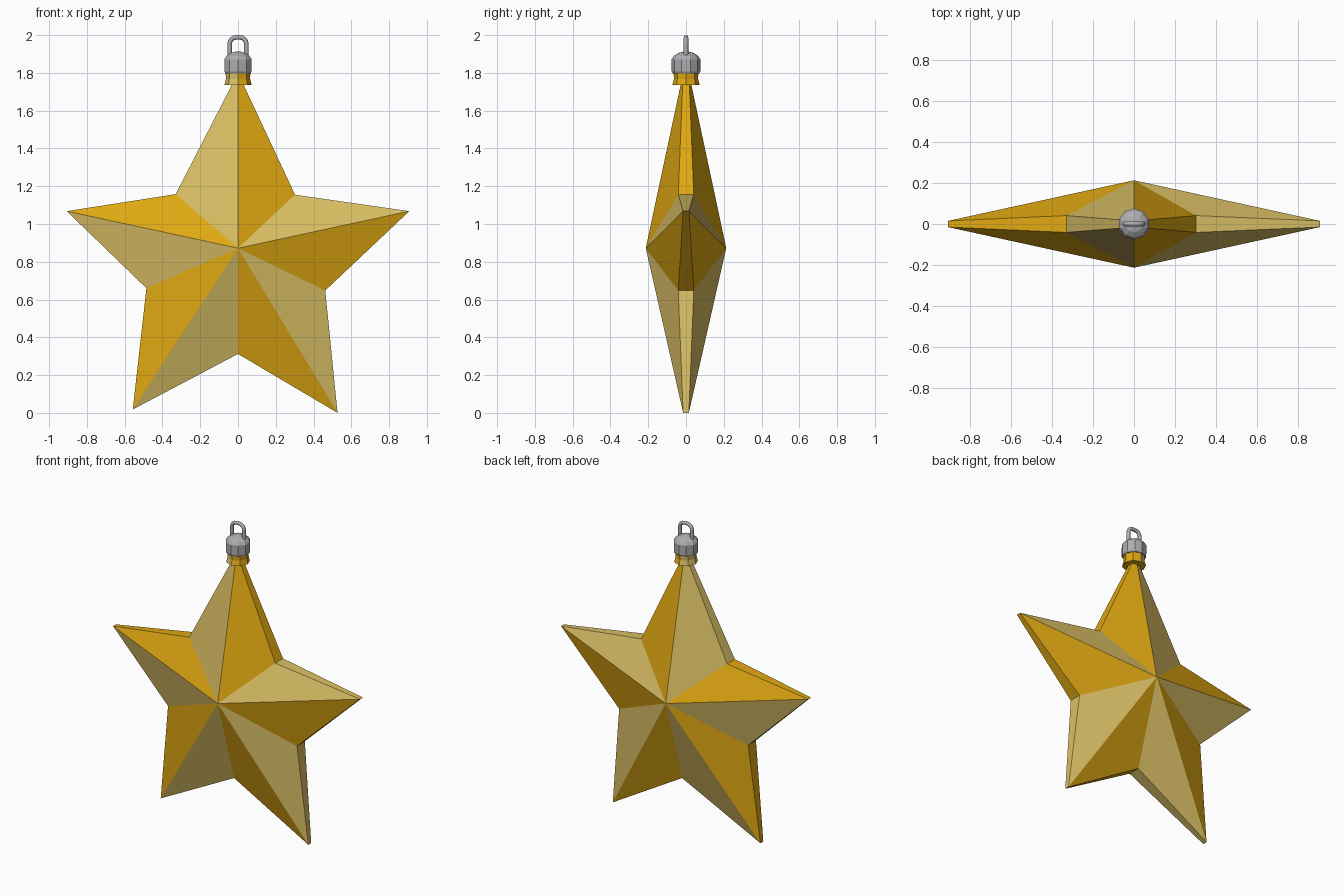
import bpy, bmesh, math
from mathutils import Vector

if "Cube" in bpy.data.objects:
    bpy.data.objects.remove(bpy.data.objects["Cube"])


def material(name, rgb):
    m = bpy.data.materials.new(name)
    m.diffuse_color = (*rgb, 1)
    m.use_nodes = True
    m.node_tree.nodes["Principled BSDF"].inputs["Base Color"].default_value = m.diffuse_color
    return m


GOLD = material("gold", (0.74, 0.39, 0.006))
PALE = material("pale gold", (0.70, 0.52, 0.13))
SILVER = material("silver", (0.42, 0.42, 0.44))


def finish(name, bm, mats):
    bmesh.ops.recalc_face_normals(bm, faces=bm.faces)
    me = bpy.data.meshes.new(name)
    bm.to_mesh(me)
    bm.free()
    for m in mats:
        me.materials.append(m)
    ob = bpy.data.objects.new(name, me)
    bpy.context.collection.objects.link(ob)
    return ob


def lathe(name, profile, sides, mats, rule=None, turn=0.0):
    """Closed solid of revolution from (radius, z) pairs."""
    bm = bmesh.new()
    rings = []
    for r, z in profile:
        rings.append([bm.verts.new((r * math.cos(turn + math.tau * k / sides),
                                    r * math.sin(turn + math.tau * k / sides), z))
                      for k in range(sides)])
    for a, b in zip(rings, rings[1:]):
        for k in range(sides):
            n = (k + 1) % sides
            bm.faces.new((a[k], a[n], b[n], b[k]))
    bm.faces.new(rings[0])
    bm.faces.new(rings[-1])
    if rule:
        for f in bm.faces:
            f.material_index = rule(f.calc_center_median())
    return finish(name, bm, mats)


# Star body: clockwise outline of tips and valleys, ridged to a peak on both sides
outline = [(0, 1.80), (0.302, 1.155), (0.907, 1.068), (0.462, 0.648), (0.527, 0.0),
           (0, 0.312), (-0.557, 0.018), (-0.485, 0.66), (-0.907, 1.068), (-0.33, 1.158)]
bm = bmesh.new()
rims = []
for side in (-1, 1):
    rims.append([bm.verts.new((x, side * (0.015 if i % 2 == 0 else 0.041), z))
                 for i, (x, z) in enumerate(outline)])
peaks = [bm.verts.new((0, side * 0.213, 0.872)) for side in (-1, 1)]
for i in range(10):
    n = (i + 1) % 10
    faces = [bm.faces.new((peaks[s], rims[s][i], rims[s][n])) for s in (0, 1)]
    faces.append(bm.faces.new((rims[0][i], rims[0][n], rims[1][n], rims[1][i])))
    for f in faces:
        f.material_index = i % 2  # alternate gold and pale around the star
finish("star_body", bm, [GOLD, PALE])

# Flared neck, split in colour left and right like the top arm
lathe("neck", [(0.072, 1.735), (0.064, 1.768), (0.066, 1.81)], 8, [GOLD, PALE],
      lambda c: 1 if c.x < -0.001 else 0, math.pi / 8 * 0)

# Faceted metal cap with domed top
lathe("cap", [(0.070, 1.798), (0.076, 1.808), (0.076, 1.872), (0.064, 1.890),
              (0.042, 1.905), (0.016, 1.912)], 10, [SILVER], turn=math.pi / 10)

# Hanging loop: a tube swept along an arch
path = [Vector((-0.044, 0, 1.88))]
for sx, a0 in ((-1, 180), (1, 90)):
    for k in range(5):
        a = math.radians(a0 - k * 22.5)
        path.append(Vector((sx * 0.010 + 0.034 * math.cos(a), 0,
                            1.954 + 0.034 * math.sin(a))))
path.append(Vector((0.044, 0, 1.88)))
bm = bmesh.new()
rings = []
for i, p in enumerate(path):
    t = (path[min(i + 1, len(path) - 1)] - path[max(i - 1, 0)]).normalized()
    side = Vector((t.z, 0, -t.x))
    rings.append([bm.verts.new(p + 0.012 * (side * math.cos(math.tau * k / 8)
                                            + Vector((0, 1, 0)) * math.sin(math.tau * k / 8)))
                  for k in range(8)])
for a, b in zip(rings, rings[1:]):
    for k in range(8):
        n = (k + 1) % 8
        bm.faces.new((a[k], a[n], b[n], b[k]))
bm.faces.new(rings[0])
bm.faces.new(rings[-1])
loop = finish("hanging_loop", bm, [SILVER])
for poly in loop.data.polygons:
    poly.use_smooth = len(poly.vertices) == 4
